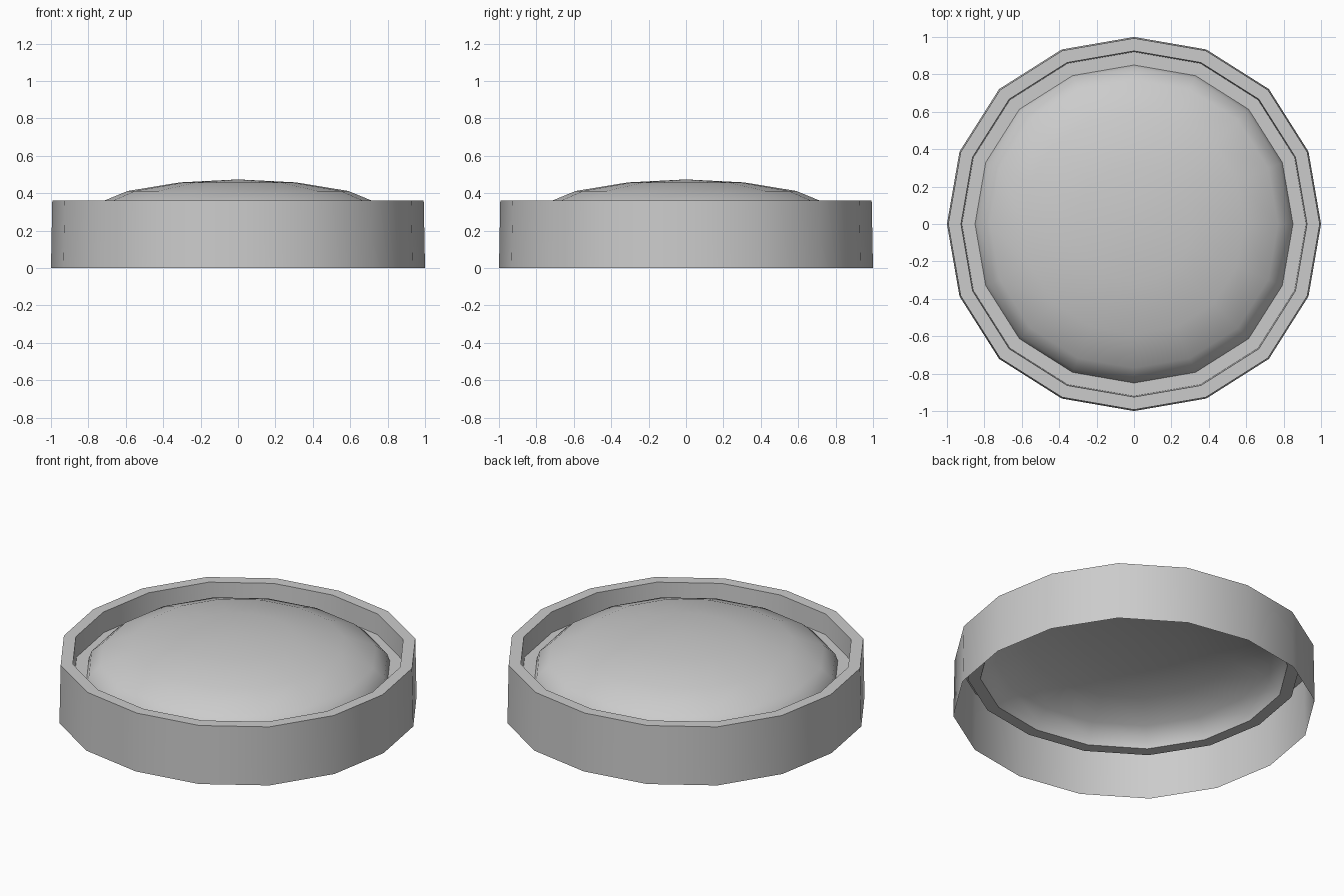
import bpy
import math

cube = bpy.data.objects.get("Cube")
if cube:
    bpy.data.objects.remove(cube, do_unlink=True)

SIDES = 16

grey = bpy.data.materials.new("plain grey")
grey.use_nodes = True
grey.diffuse_color = (0.6, 0.6, 0.6, 1)
grey.node_tree.nodes["Principled BSDF"].inputs["Base Color"].default_value = (0.6, 0.6, 0.6, 1)


def ring(radius, z):
    """Sixteen-sided outline, slightly fuller on the diagonals."""
    points = []
    for i in range(SIDES):
        a = math.tau * i / SIDES
        r = radius * (1 + 0.02 * math.sin(2 * a) ** 2)
        points.append((r * math.cos(a), r * math.sin(a), z))
    return points


def lathe(name, profile, angle, peak=None):
    """Sweep (radius, z) pairs into bands; an optional peak closes the centre."""
    verts = [p for r, z in profile for p in ring(r, z)]
    faces = []
    for k in range(len(profile) - 1):
        for i in range(SIDES):
            j = (i + 1) % SIDES
            a, b = k * SIDES, (k + 1) * SIDES
            faces.append((a + i, a + j, b + j, b + i))
    if peak is not None:
        last = (len(profile) - 1) * SIDES
        verts.append((0, 0, peak))
        faces += [(last + i, last + (i + 1) % SIDES, len(verts) - 1) for i in range(SIDES)]
    mesh = bpy.data.meshes.new(name)
    mesh.from_pydata(verts, [], faces)
    mesh.materials.append(grey)
    obj = bpy.data.objects.new(name, mesh)
    bpy.context.collection.objects.link(obj)
    bpy.ops.object.select_all(action="DESELECT")
    obj.select_set(True)
    bpy.context.view_layer.objects.active = obj
    bpy.ops.object.shade_smooth_by_angle(angle=math.radians(angle))
    return obj


# Outer wall, flat top lip, inner wall and the ledge around the dome
lathe("rim_and_ledge", [(1, 0), (0.993, 0.36), (0.925, 0.36), (0.92, 0.235), (0.85, 0.235)], 35)

# Shallow domed panel with a rounded shoulder
lathe("dome", [(0.85, 0.235), (0.835, 0.28), (0.77, 0.338), (0.59, 0.412), (0.31, 0.458)], 60, 0.474)
